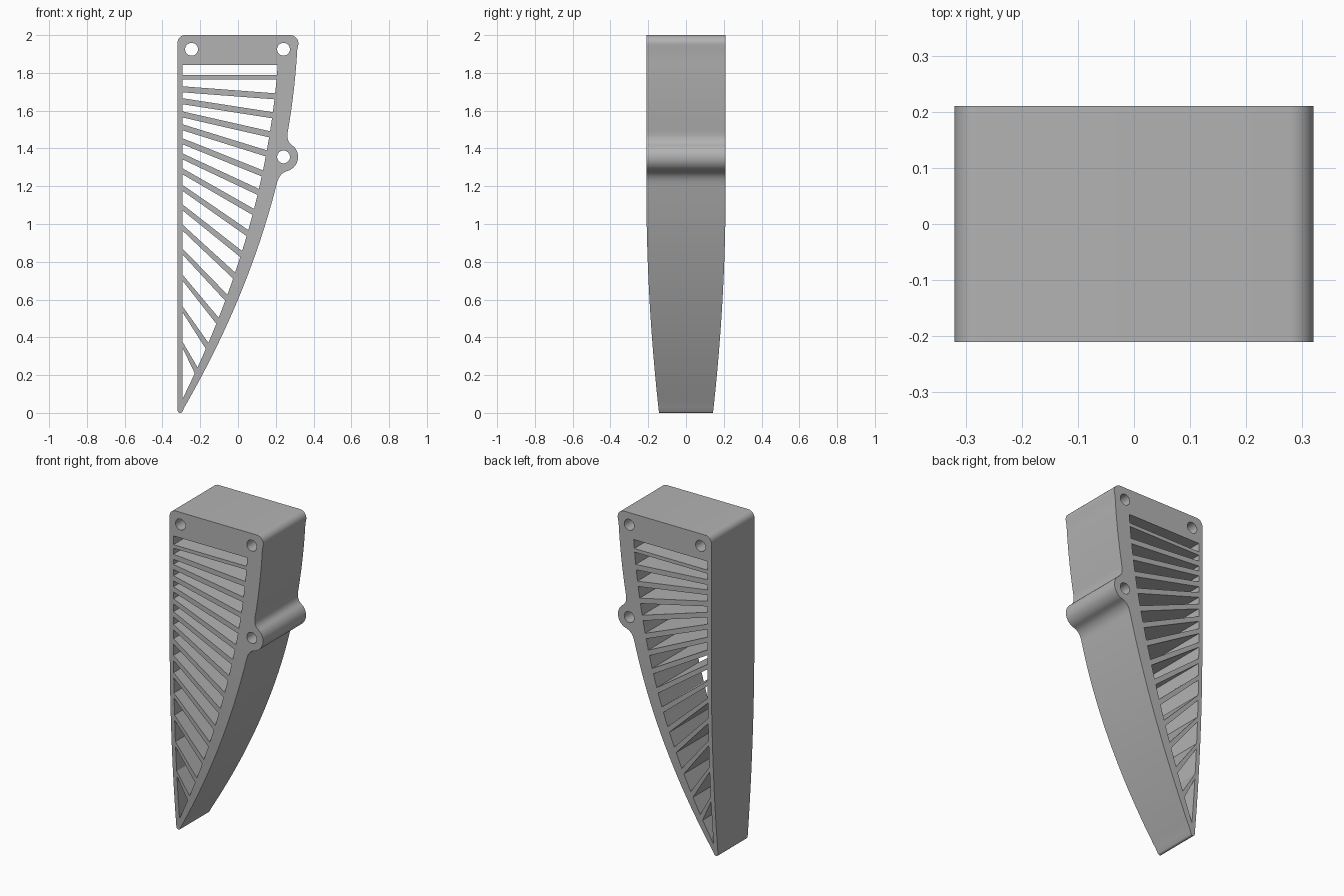
import bpy, bmesh, math
from mathutils import Vector

cube = bpy.data.objects.get("Cube")
if cube:
    bpy.data.objects.remove(cube, do_unlink=True)


# Shape rules: curved edge, inner rim edge and depth, all by height
def edge_x(z):
    return -0.301 + 0.584 * z - 0.1375 * z * z


def rim_x(z):
    return edge_x(z) - (0.03 + 0.07 * z - 0.018 * z * z)


def half_depth(z):
    return 0.21 - 0.067 * (max(0, 1.2 - z) / 1.2) ** 2


def arc(cx, cz, r, start, end, n):
    angles = [math.radians(start + (end - start) * i / n) for i in range(n + 1)]
    return [(cx + r * math.cos(a), cz + r * math.sin(a)) for a in angles]


def fillet(a, b, c, n=6):
    a, b, c = Vector(a), Vector(b), Vector(c)
    ts = [i / n for i in range(n + 1)]
    return [tuple(a * (1 - t) ** 2 + b * 2 * t * (1 - t) + c * t * t) for t in ts]


def edge_run(top, bottom, n):
    zs = [top + (bottom - top) * i / n for i in range(n + 1)]
    return [(edge_x(z), z) for z in zs]


LUG = (0.241, 1.355)
LUG_R = 0.077

# Outline, clockwise from the top left corner
outline = arc(-0.28, 1.96, 0.04, 180, 90, 8)
outline += arc(0.276, 1.956, 0.044, 90, -8, 8)
outline += edge_run(1.92, 1.51, 8)
outline += fillet((edge_x(1.49), 1.49), (0.254, 1.44), (0.285, 1.418))
outline += arc(*LUG, LUG_R, 55, -75, 18)[1:]
outline += fillet((0.261, 1.281), (0.217, 1.268), (edge_x(1.21), 1.21))[1:]
outline += edge_run(1.18, 0.03, 26)
outline += arc(-0.306, 0.014, 0.014, -30, -180, 8)

# Screw holes
holes = [arc(x, z, 0.034, 0, 345, 23)
         for x, z in ((-0.246, 1.925), (0.241, 1.925), LUG)]

# Slots between the slats: slat centre heights at the left and right ends
slat_left = [1.777, 1.713, 1.65, 1.58, 1.512, 1.438, 1.358, 1.279,
             1.191, 1.088, 0.981, 0.854, 0.716, 0.549, 0.361]
slat_right = [1.777, 1.676, 1.576, 1.475, 1.374, 1.268, 1.17, 1.064,
              0.952, 0.841, 0.727, 0.61, 0.488, 0.355, 0.225]
INNER = -0.294
top_l = top_r = 1.842
for i, (zl, zr) in enumerate(zip(slat_left, slat_right)):
    half = 0.011 if i == 0 else 0.016
    low_l, low_r = zl + half, zr + half
    mid = (top_r + low_r) / 2
    holes.append([(INNER, top_l), (rim_x(top_r), top_r), (rim_x(mid), mid),
                  (rim_x(low_r), low_r), (INNER, low_l)])
    top_l, top_r = zl - half, zr - half
holes.append([(INNER, top_l), (rim_x(top_r), top_r), (INNER, 0.073)])

# Fill the profile around its holes
bm = bmesh.new()
for loop in [outline] + holes:
    verts = [bm.verts.new((x, 0, z)) for x, z in loop]
    for a, b in zip(verts, verts[1:] + verts[:1]):
        bm.edges.new((a, b))
bmesh.ops.triangle_fill(bm, use_beauty=True, edges=bm.edges[:], normal=(0, -1, 0))

# Horizontal cuts so the side faces can follow the taper
for i in range(1, 13):
    bmesh.ops.bisect_plane(bm, geom=bm.verts[:] + bm.edges[:] + bm.faces[:],
                           dist=1e-5, plane_co=(0, 0, i * 0.1), plane_no=(0, 0, 1))

# Extrude, then set the tapered depth
front = bm.verts[:]
result = bmesh.ops.extrude_face_region(bm, geom=bm.faces[:], use_keep_orig=True)
back = [v for v in result["geom"] if isinstance(v, bmesh.types.BMVert)]
for v in front:
    v.co.y = -half_depth(v.co.z)
for v in back:
    v.co.y = half_depth(v.co.z)
bmesh.ops.recalc_face_normals(bm, faces=bm.faces[:])

mesh = bpy.data.meshes.new("slatted_bracket")
bm.to_mesh(mesh)
bm.free()
bracket = bpy.data.objects.new("slatted_bracket", mesh)
bpy.context.collection.objects.link(bracket)

# Plain grey finish
grey = bpy.data.materials.new("plain_grey")
grey.use_nodes = True
colour = (0.45, 0.45, 0.45, 1)
grey.diffuse_color = colour
grey.node_tree.nodes["Principled BSDF"].inputs["Base Color"].default_value = colour
mesh.materials.append(grey)

bpy.ops.object.select_all(action="DESELECT")
bracket.select_set(True)
bpy.context.view_layer.objects.active = bracket
bpy.ops.object.shade_smooth_by_angle(angle=math.radians(30))
